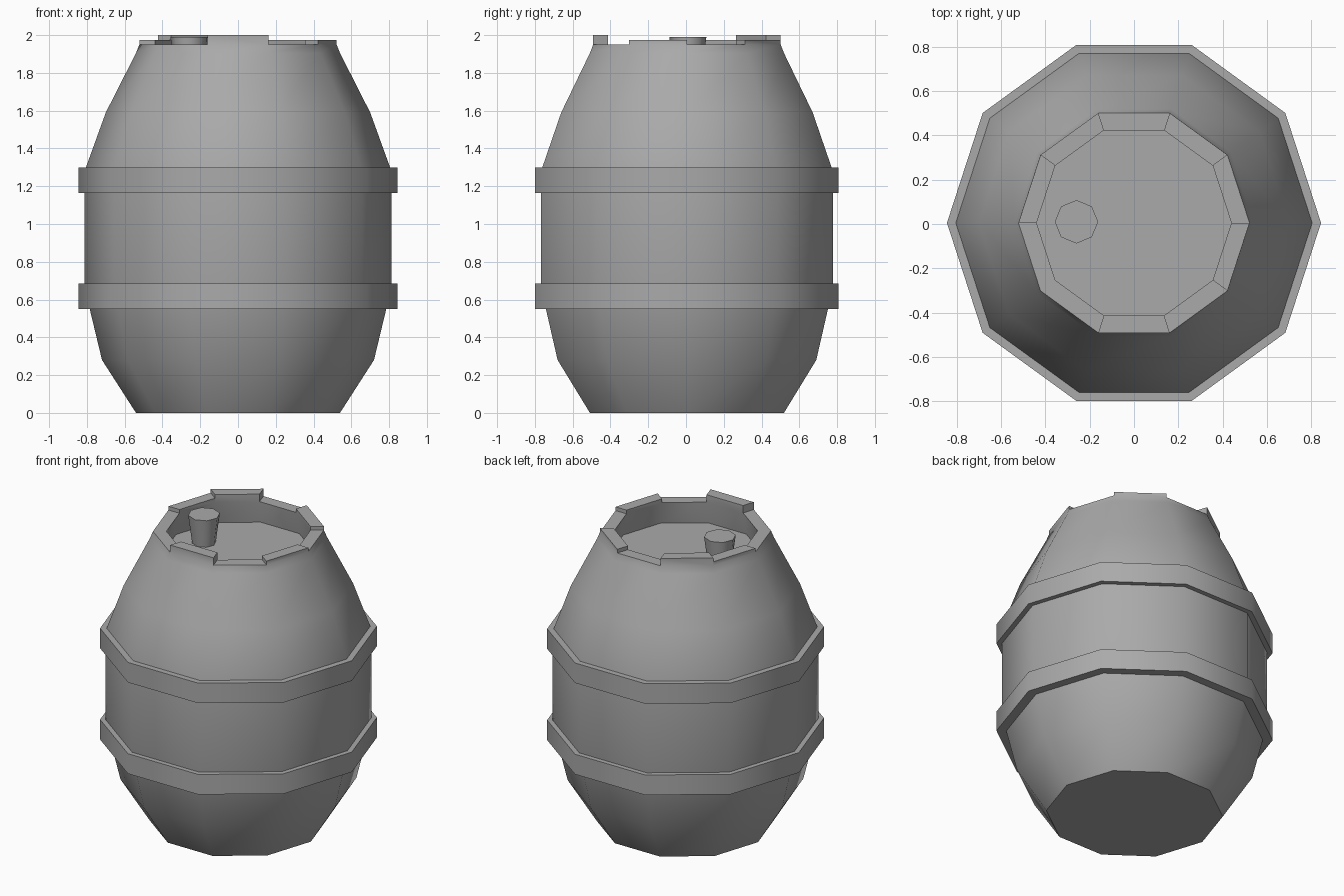
import bpy, bmesh
from math import sin, cos, radians, tau
from mathutils import Vector

cube = bpy.data.objects.get("Cube")
if cube:
    bpy.data.objects.remove(cube, do_unlink=True)

grey = bpy.data.materials.new("barrel grey")
grey.use_nodes = True
grey.diffuse_color = (0.4, 0.4, 0.4, 1)
grey.node_tree.nodes["Principled BSDF"].inputs["Base Color"].default_value = (0.4, 0.4, 0.4, 1)

SIDES = 10
CENTRE = Vector((0, 0.005, 0))


def lathe(profile, sides, closed=False):
    """Turn (radius, z) points around z; open profiles get end caps."""
    bm = bmesh.new()
    rings = [[bm.verts.new((r * cos(tau * k / sides), r * sin(tau * k / sides), z))
              for k in range(sides)] for r, z in profile]
    pairs = list(zip(rings, rings[1:]))
    if closed:
        pairs.append((rings[-1], rings[0]))
    bands = [[bm.faces.new((a[k], a[(k + 1) % sides], b[(k + 1) % sides], b[k]))
              for k in range(sides)] for a, b in pairs]
    if not closed:
        bm.faces.new(rings[0][::-1])
        bm.faces.new(rings[-1])
    bmesh.ops.recalc_face_normals(bm, faces=bm.faces)
    return bm, bands


def finish(name, bm, location):
    mesh = bpy.data.meshes.new(name)
    bm.to_mesh(mesh)
    bm.free()
    mesh.materials.append(grey)
    obj = bpy.data.objects.new(name, mesh)
    obj.location = location
    bpy.context.collection.objects.link(obj)
    bpy.ops.object.select_all(action="DESELECT")
    obj.select_set(True)
    bpy.context.view_layer.objects.active = obj
    bpy.ops.object.shade_smooth_by_angle(angle=radians(50))
    return obj


# Barrel body with a recessed lid
body_profile = [(0.54, 0), (0.72, 0.28), (0.785, 0.55), (0.812, 0.68), (0.812, 1.165),
                (0.805, 1.3), (0.70, 1.59), (0.54, 1.905), (0.522, 1.95),
                (0.44, 1.95), (0.465, 1.8)]
body, strips = lathe(body_profile, SIDES)

# Uneven stave ends: raise some rim faces, keyed by stave number
rim = strips[8]
raised = {0.05: (3, 7), 0.025: (1, 4, 9)}
for height, staves in raised.items():
    out = bmesh.ops.extrude_discrete_faces(body, faces=[rim[k] for k in staves])
    for face in out["faces"]:
        bmesh.ops.translate(body, verts=face.verts, vec=(0, 0, height))
finish("barrel_body", body, CENTRE)

# Hoops
for name, low in (("lower_hoop", 0.55), ("upper_hoop", 1.165)):
    high = low + 0.135
    hoop, _ = lathe([(0.845, low), (0.845, high), (0.77, high), (0.77, low)], SIDES, True)
    finish(name, hoop, CENTRE)

# Tapered bung standing on the lid
bung, _ = lathe([(0.072, 0), (0.098, 0.2)], 8)
finish("bung", bung, (-0.26, 0.01, 1.79))
